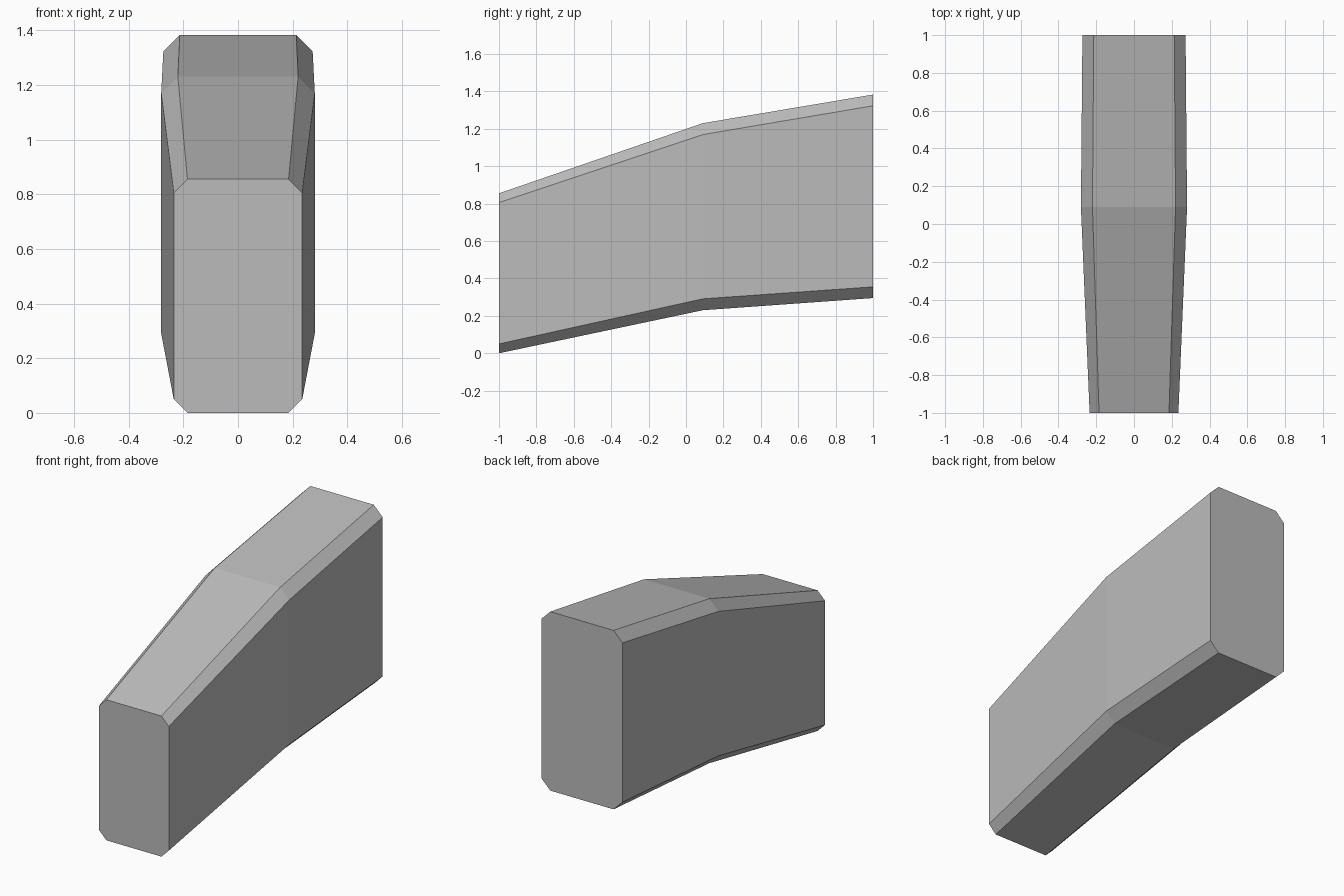
import bpy, bmesh

cube = bpy.data.objects.get("Cube")
if cube:
    bpy.data.objects.remove(cube, do_unlink=True)

grey = bpy.data.materials.new("plain_grey")
grey.use_nodes = True
colour = (0.5, 0.5, 0.5, 1)
grey.diffuse_color = colour
grey.node_tree.nodes["Principled BSDF"].inputs["Base Color"].default_value = colour


def section(bm, y, half, low, high, cut):
    """Ring of a tall rectangle with cut corners, facing along y."""
    inner = half - cut
    side = [(inner, low), (half, low + cut), (half, high - cut), (inner, high)]
    ring = side + [(-x, z) for x, z in reversed(side)]
    return [bm.verts.new((x, y, z)) for x, z in ring]


# Body: three cut-corner sections joined front to back
bm = bmesh.new()
rings = [
    section(bm, -1, 0.235, 0, 0.855, 0.05),
    section(bm, 0.09, 0.281, 0.23, 1.23, 0.061),
    section(bm, 1, 0.273, 0.295, 1.383, 0.06),
]
for a, b in zip(rings, rings[1:]):
    for i in range(len(a)):
        j = (i + 1) % len(a)
        bm.faces.new((a[i], b[i], b[j], a[j]))

# Flat front and back ends
bm.faces.new(rings[0])
bm.faces.new(rings[-1][::-1])
bmesh.ops.recalc_face_normals(bm, faces=bm.faces)

mesh = bpy.data.meshes.new("bent_block")
bm.to_mesh(mesh)
bm.free()
mesh.materials.append(grey)
block = bpy.data.objects.new("bent_block", mesh)
bpy.context.collection.objects.link(block)

# Smooth over the shallow bend, keep the chamfers sharp
bpy.context.view_layer.objects.active = block
block.select_set(True)
bpy.ops.object.shade_flat()
